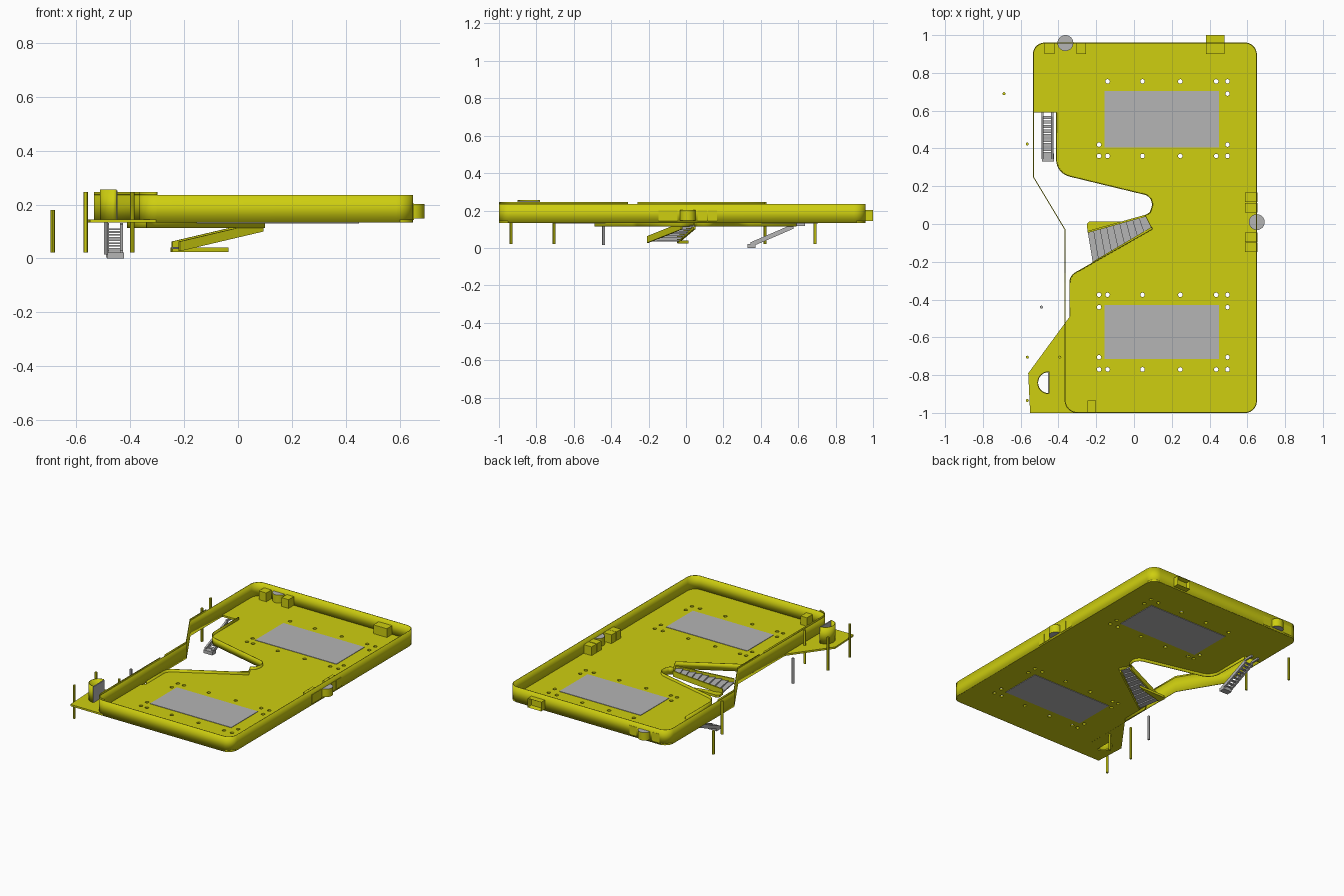
import bpy, bmesh, math
from mathutils import Vector

if "Cube" in bpy.data.objects:
    bpy.data.objects.remove(bpy.data.objects["Cube"])


def material(name, rgb):
    m = bpy.data.materials.new(name)
    m.diffuse_color = (*rgb, 1)
    m.use_nodes = True
    m.node_tree.nodes["Principled BSDF"].inputs["Base Color"].default_value = m.diffuse_color
    return m


YELLOW = material("safety_yellow", (0.62, 0.62, 0.005))
GREY = material("steel_grey", (0.46, 0.46, 0.46))


def make(name, verts, faces, mat):
    me = bpy.data.meshes.new(name)
    me.from_pydata(verts, [], faces)
    bm = bmesh.new()
    bm.from_mesh(me)
    bmesh.ops.recalc_face_normals(bm, faces=bm.faces)
    bm.to_mesh(me)
    bm.free()
    me.materials.append(mat)
    ob = bpy.data.objects.new(name, me)
    bpy.context.collection.objects.link(ob)
    return ob


def prism(name, pts, z0, z1, mat):
    n = len(pts)
    verts = [(p[0], p[1], z0) for p in pts] + [(p[0], p[1], z1) for p in pts]
    faces = [tuple(range(n))[::-1], tuple(range(n, 2 * n))]
    faces += [(i, (i + 1) % n, n + (i + 1) % n, n + i) for i in range(n)]
    return make(name, verts, faces, mat)


def box(name, x0, x1, y0, y1, z0, z1, mat):
    return prism(name, [(x0, y0), (x1, y0), (x1, y1), (x0, y1)], z0, z1, mat)


def circle(x, y, r, n=16, a0=0.0, a1=2 * math.pi):
    return [(x + r * math.cos(a0 + (a1 - a0) * i / n), y + r * math.sin(a0 + (a1 - a0) * i / n)) for i in range(n)]


def rounded(corners):
    """Closed outline from (x, y, radius) corners."""
    out = []
    for i, (x, y, r) in enumerate(corners):
        p = Vector((x, y))
        if r == 0:
            out.append((x, y))
            continue
        u = (Vector(corners[i - 1][:2]) - p).normalized()
        v = (Vector(corners[(i + 1) % len(corners)][:2]) - p).normalized()
        half = u.angle(v) / 2
        t = r / math.tan(half)
        c = p + (u + v).normalized() * (r / math.sin(half))
        s, e = p + u * t - c, p + v * t - c
        a = math.atan2(s.y, s.x)
        d = (math.atan2(e.y, e.x) - a + math.pi) % (2 * math.pi) - math.pi
        out += [(c.x + r * math.cos(a + d * k / 8), c.y + r * math.sin(a + d * k / 8)) for k in range(9)]
    return out


def sheet(name, pts, z0, z1, mat, closed=False, thick=0.005):
    """Thin upright wall along a path."""
    n = len(pts)
    verts = [(p[0], p[1], z0) for p in pts] + [(p[0], p[1], z1) for p in pts]
    faces = [(i, (i + 1) % n, n + (i + 1) % n, n + i) for i in range(n if closed else n - 1)]
    ob = make(name, verts, faces, mat)
    mod = ob.modifiers.new("thickness", 'SOLIDIFY')
    mod.thickness = thick
    mod.offset = 0
    return ob


def beam(name, p, q, w, h, mat):
    """Sloping bar with upright ends."""
    p, q = Vector(p), Vector(q)
    d = q - p
    s = Vector((-d.y, d.x, 0)).normalized() * w / 2
    up = Vector((0, 0, h))
    verts = [p - s, p + s, p + s + up, p - s + up, q - s, q + s, q + s + up, q - s + up]
    faces = [(0, 1, 2, 3), (4, 5, 6, 7), (0, 1, 5, 4), (1, 2, 6, 5), (2, 3, 7, 6), (3, 0, 4, 7)]
    return make(name, [tuple(v) for v in verts], faces, mat)


# Deck plate with bolt holes and the half-round opening
notch = [(-.535, .59, 0), (-.41, .59, 0), (-.41, .27, .09), (.115, .143, .055), (.085, .06, .02),
         (.06, .045, 0), (.097, -.027, 0), (-.34, -.275, .06), (-.34, -.49, 0), (-.56, -.79, 0)]
outline = rounded([(.65, -1, .06), (.65, .96, .06), (-.535, .96, .06)] + notch + [(-.55, -1, 0)])
half_round = circle(-.452, -.84, .058, 16, math.pi / 2, 1.5 * math.pi) + [(-.452, -.898)]
holes = [half_round]
row = [-.14, .045, .245, .435, .495]
spots = [(x, y) for x in row for y in (.755, .36, -.375, -.77)]
spots += [(-.185, y) for y in (.42, .36, -.375, -.44, -.705, -.77)]
spots += [(.495, y) for y in (.69, .42, -.44, -.705)]
holes += [circle(x, y, .012, 12) for x, y in spots]
curve = bpy.data.curves.new("deck_plate", 'CURVE')
curve.dimensions = '2D'
curve.fill_mode = 'BOTH'
curve.extrude = .006
for loop in [outline] + holes:
    sp = curve.splines.new('POLY')
    sp.points.add(len(loop) - 1)
    for pt, (x, y) in zip(sp.points, loop):
        pt.co = (x, y, 0, 1)
    sp.use_cyclic_u = True
deck = bpy.data.objects.new("deck_plate", curve)
deck.location.z = .139
bpy.context.collection.objects.link(deck)
bpy.context.view_layer.objects.active = deck
deck.select_set(True)
bpy.ops.object.convert(target='MESH')
deck = bpy.context.view_layer.objects.active
deck.data.materials.clear()
deck.data.materials.append(YELLOW)

# Grey hatch panels
for i, (y0, y1) in enumerate([(.405, .705), (-.715, -.43)]):
    box(f"hatch_panel_{i}", -.155, .45, y0, y1, .130, .148, GREY)

# Perimeter wall, with a taller left run
rim = rounded([(.648, -.998, .06), (.648, .958, .06), (-.533, .958, .06), (-.533, .25, 0),
               (-.365, -.03, 0), (-.365, -.998, .065)])
sheet("perimeter_wall", rim, .133, .236, YELLOW, closed=True)
sheet("wall_top_front", [(-.365, -.31)] + rim[-9:], .236, .246, YELLOW)
sheet("wall_top_left", [(-.533, .42), (-.533, .25), (-.365, -.03), (-.365, -.26)], .236, .246, YELLOW)

# Skirt around the notch
notch_path = rounded([(-.6, .7, 0)] + notch[1:-1] + [(-.5, -.8, 0)])[1:-1]
sheet("notch_skirt", notch_path, .114, .163, YELLOW)

# Half-round pocket on the corner platform
sheet("half_round_pocket", half_round, .14, .256, YELLOW)
box("pocket_back_plate", -.455, -.447, -.898, -.782, .14, .252, GREY)

# Roller fenders with yellow sides and grey ends
for name, x, y in [("back_roller", -.363, .958), ("side_roller", .65, .01)]:
    ob = prism(name, circle(x, y, .042, 32), .148, .202, YELLOW)
    ob.data.materials.append(GREY)
    for f in ob.data.polygons:
        f.material_index = 1 if abs(f.normal.z) > .5 else 0

# Bracket blocks beside the rollers and on the front wall
for i, (x0, x1) in enumerate([(-.475, -.42), (-.305, -.253)]):
    box(f"back_bracket_{i}", x0, x1, .9, .962, .143, .204, YELLOW)
for i, y0 in enumerate([.062, .117, -.095, -.147]):
    box(f"side_bracket_{i}", .587, .653, y0, y0 + .05, .143, .204, YELLOW)
box("front_bracket", -.247, -.2, -1, -.935, .14, .202, YELLOW)

# Hollow bracket protruding through the back wall
pocket = box("back_socket", .38, .48, .9, 1.0, .143, .204, YELLOW)
bm = bmesh.new()
bm.from_mesh(pocket.data)
outer = [f for f in bm.faces if f.normal.y > .9]
bmesh.ops.inset_region(bm, faces=outer, thickness=.008)
bmesh.ops.translate(bm, verts=outer[0].verts, vec=(0, -.03, 0))
bm.to_mesh(pocket.data)
bm.free()

# Slim posts
for i, (x, y, z0, z1, m) in enumerate([
        (-.688, .69, .022, .18, YELLOW), (-.565, .423, .022, .246, YELLOW),
        (-.565, -.705, .022, .246, YELLOW), (-.393, -.705, .022, .246, YELLOW),
        (-.565, -.935, .022, .246, YELLOW), (-.49, -.44, .015, .185, GREY)]):
    prism(f"post_{i}", circle(x, y, .008, 12), z0, z1, m)

# Tapered centre stair
A0, A1 = Vector((.065, .045, .1)), Vector((-.245, -.042, .027))
B0, B1 = Vector((.092, -.022, .1)), Vector((-.218, -.205, .027))
beam("stair_stringer_back", A0, A1, .01, .036, YELLOW)
beam("stair_stringer_front", B0, B1, .01, .036, YELLOW)
N = 9
for i in range(N):
    t0, t1 = i / N, min(1, (i + 1.15) / N)
    quad = [A0.lerp(A1, t0), A0.lerp(A1, t1), B0.lerp(B1, t1), B0.lerp(B1, t0)]
    z = .122 - .088 * (i + .5) / N
    prism(f"stair_tread_{i}", quad, z - .004, z + .004, GREY)
prism("stair_foot", [(-.245, -.045), (-.07, -.002), (-.035, .014), (-.235, .014), (-.25, .0)], .024, .04, YELLOW)

# Side ladder
for i, x in enumerate([-.485, -.433]):
    beam(f"ladder_rail_{i}", (x, .345, .004), (x, .575, .103), .012, .026, GREY)
    box(f"ladder_top_{i}", x - .006, x + .006, .57, .635, .118, .131, GREY)
box("ladder_foot", -.487, -.423, .33, .372, 0, .022, GREY)
for i in range(9):
    y, z = .372 + i * .024, .026 + i * .0103
    box(f"ladder_rung_{i}", -.482, -.436, y - .009, y + .009, z - .003, z + .003, GREY)

# Smooth the rounded faces, keep edges sharp
for ob in bpy.context.scene.objects:
    ob.select_set(ob.type == 'MESH')
bpy.ops.object.shade_smooth_by_angle(angle=math.radians(30))
